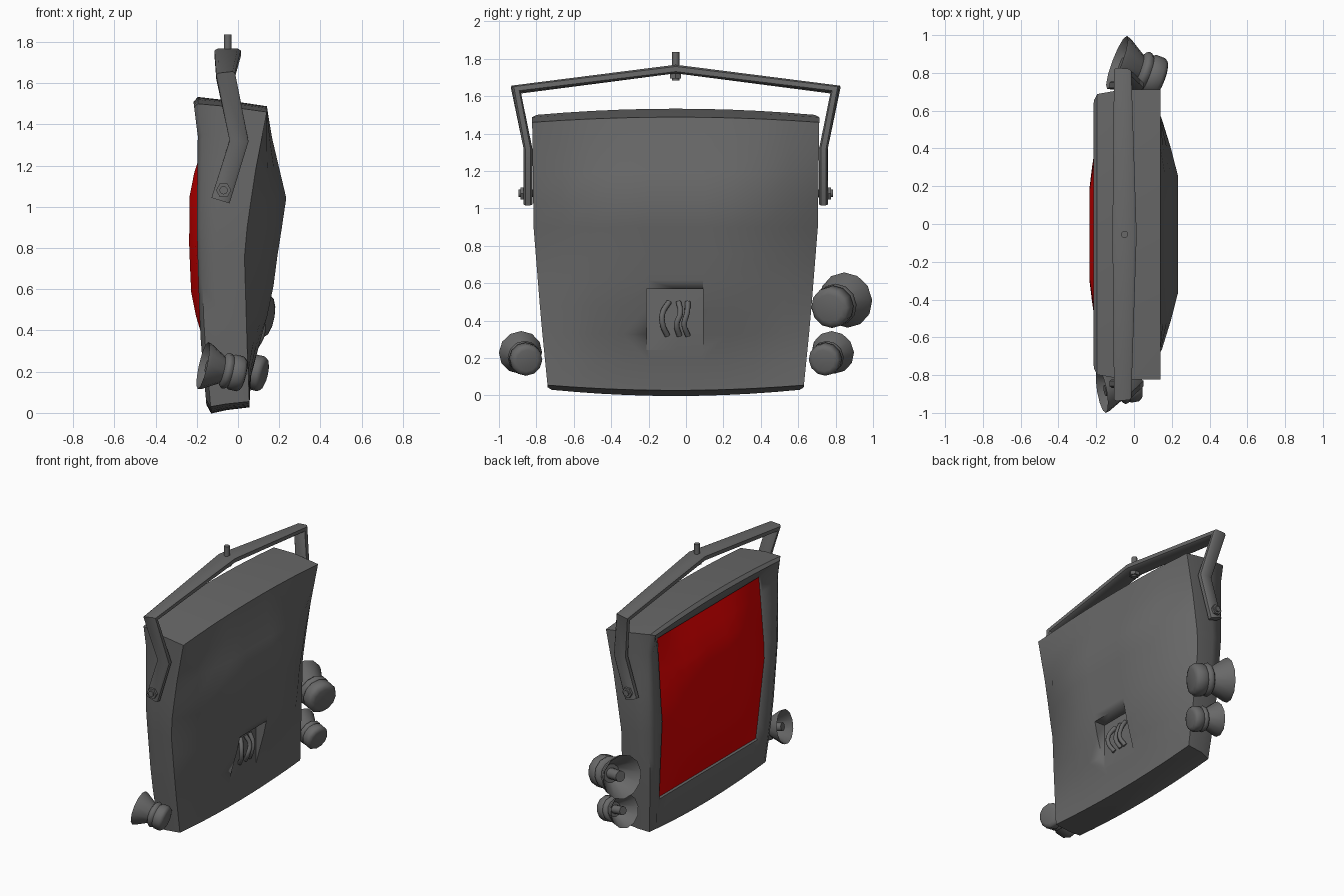
import bpy, bmesh, math
from mathutils import Vector

if "Cube" in bpy.data.objects:
    bpy.data.objects.remove(bpy.data.objects["Cube"], do_unlink=True)


def material(name, rgb):
    m = bpy.data.materials.new(name)
    m.use_nodes = True
    m.diffuse_color = (*rgb, 1)
    m.node_tree.nodes["Principled BSDF"].inputs["Base Color"].default_value = (*rgb, 1)
    return m


GREY = material("dark grey", (0.14, 0.14, 0.14))
RED = material("bright red", (0.7, 0, 0))
CY = -0.055  # middle of the case along y


def finish(name, bm, mats=(GREY,), angle=35):
    bmesh.ops.recalc_face_normals(bm, faces=bm.faces)
    me = bpy.data.meshes.new(name)
    bm.to_mesh(me)
    bm.free()
    ob = bpy.data.objects.new(name, me)
    bpy.context.collection.objects.link(ob)
    for m in mats:
        me.materials.append(m)
    bpy.ops.object.select_all(action="DESELECT")
    ob.select_set(True)
    bpy.context.view_layer.objects.active = ob
    bpy.ops.object.shade_smooth_by_angle(angle=math.radians(angle))
    return ob


def interp(table, z):
    """Piecewise linear lookup in ((z, value), ...) with rising z."""
    if z <= table[0][0]:
        return table[0][1]
    for (a, p), (b, q) in zip(table, table[1:]):
        if z <= b:
            return p + (q - p) * (z - a) / (b - a)
    return table[-1][1]


# ---- case: rings from the panel edge round to the back edge, capped by two bulged grids
COLS, ROWS = 10, 10
FRONT_X = ((0, -.15), (.4, -.185), (.9, -.2), (1.35, -.195), (1.5, -.215))
BACK_X = ((.06, .055), (.3, .045), (.8, .03), (1.15, .08), (1.46, .14))
PANEL_X = ((.24, -.13), (.83, -.177), (1.4, -.135))
WIDTH = ((0, .68), (.4, .72), (.9, .76), (1.5, .768))
BACK_RIDGE = ((.06, .055), (.2, .065), (.32, .1), (.5, .15), (.6, .17),
              (.83, .2), (1.03, .237), (1.42, .145), (1.49, .14))
PANEL_RIDGE = ((.24, -.135), (.54, -.225), (.8, -.237), (1.1, -.235), (1.2, -.2), (1.4, -.14))


def ring_point(u, v, low, high, arch, inset, xfun):
    t = (v + 1) / 2
    z = low + (high - low) * t + arch * v * abs(v) * (1 - u * u)
    hw = interp(WIDTH, z) - inset[0] - (inset[1] - inset[0]) * t
    return Vector((xfun(z), CY + u * hw, z))


def mid_x(z):
    return .55 * interp(FRONT_X, z) + .45 * interp(BACK_X, z)


# low z, high z, arch, (bottom inset, top inset), x as a function of z
layers = [
    (.24, 1.395, 0, (.15, .185), lambda z: interp(PANEL_X, z)),
    (.232, 1.403, 0, (.142, .177), lambda z: interp(PANEL_X, z) - .012),
    (.065, 1.485, .025, (.07, .06), lambda z: interp(FRONT_X, z)),
    (.03, 1.50, .033, (.02, .025), lambda z: interp(FRONT_X, z) + .02),
    (.043, 1.487, .03, (0, 0), mid_x),
    (.055, 1.46, .028, (0, 0), lambda z: interp(BACK_X, z)),
]


def falloff(u):
    return min(1, (1 - abs(u)) / .6) ** .65


bm = bmesh.new()
border = ([(i, 0) for i in range(COLS)] + [(COLS, j) for j in range(ROWS)]
          + [(i, ROWS) for i in range(COLS, 0, -1)] + [(0, j) for j in range(ROWS, 0, -1)])


def uv(i, j):
    return 2 * i / COLS - 1, 2 * j / ROWS - 1


rings = [{k: bm.verts.new(ring_point(*uv(*k), *lay)) for k in border} for lay in layers]
for a, b in zip(rings, rings[1:]):
    for k, n in zip(border, border[1:] + border[:1]):
        bm.faces.new((a[k], a[n], b[n], b[k]))


def cap(ring, layer, ridge, index):
    g = dict(ring)
    for i in range(1, COLS):
        for j in range(1, ROWS):
            u, v = uv(i, j)
            p = ring_point(u, v, *layer)
            p.x += (interp(ridge, p.z) - p.x) * falloff(u)
            g[i, j] = bm.verts.new(p)
    for i in range(COLS):
        for j in range(ROWS):
            f = bm.faces.new((g[i, j], g[i + 1, j], g[i + 1, j + 1], g[i, j + 1]))
            f.material_index = index


cap(rings[0], layers[0], PANEL_RIDGE, 1)
cap(rings[-1], layers[-1], BACK_RIDGE, 0)
case = finish("case", bm, (GREY, RED), 50)

# ---- pocket cut in the lower back, running out flush at its foot
bm = bmesh.new()
ends = [[bm.verts.new((x, y, z)) for x, z in ((.08, .22), (.08, .57), (.4, .57), (.4, .22))]
        for y in (-.21, .09)]
for e in ends:
    bm.faces.new(e)
for i in range(4):
    j = (i + 1) % 4
    bm.faces.new((ends[0][i], ends[0][j], ends[1][j], ends[1][i]))
cutter = finish("pocket_cutter", bm)
cutter.hide_render = True
mod = case.modifiers.new("pocket", "BOOLEAN")
mod.object, mod.operation, mod.solver = cutter, "DIFFERENCE", "EXACT"
bpy.context.view_layer.objects.active = case
bpy.ops.object.modifier_apply(modifier="pocket")
bpy.data.objects.remove(cutter, do_unlink=True)


# ---- curved wires inside the pocket
def wire(name, ys):
    cu = bpy.data.curves.new(name, "CURVE")
    cu.dimensions, cu.bevel_depth, cu.bevel_resolution = "3D", .015, 2
    cu.resolution_u, cu.use_fill_caps = 4, True
    sp = cu.splines.new("BEZIER")
    sp.bezier_points.add(len(ys) - 1)
    for k, (bp, y) in enumerate(zip(sp.bezier_points, ys)):
        t = k / (len(ys) - 1)
        bp.co = (.085 + .035 * math.sin(math.pi * t), y, .5 - .18 * t)
        bp.handle_left_type = bp.handle_right_type = "AUTO"
    cu.materials.append(GREY)
    bpy.context.collection.objects.link(bpy.data.objects.new(name, cu))


wire("wire_outer", (-.09, -.125, -.125, -.1))
wire("wire_middle", (-.04, -.03, -.05, -.035))
wire("wire_inner", (.01, .005, -.01, .01))

# ---- hanging bracket: flat bar swept through half the path, then mirrored
half = [Vector(p) for p in ((-.085, .79, 1.03), (.005, .79, 1.32), (-.06, .855, 1.635), (-.05, 0, 1.745))]
path = half + [Vector((p.x, -p.y, p.z)) for p in reversed(half[:-1])]
bm = bmesh.new()
sections = []
for i, p in enumerate(path):
    d_in = (p - path[max(i - 1, 0)]).normalized()
    d_out = (path[min(i + 1, len(path) - 1)] - p).normalized()
    t = d_in + d_out
    n = Vector((0, -t.z, t.y)).normalized() * (.03 if i in (2, 4) else .023)
    side = t.normalized().cross(n).normalized() * (.064 if i == 3 else .046)
    c = p + Vector((0, CY, 0))
    sections.append([bm.verts.new(c + s * side + r * n)
                     for s, r in ((1, .6), (.75, 1), (-.75, 1), (-1, .6),
                                  (-1, -.6), (-.75, -1), (.75, -1), (1, -.6))])
for a, b in zip(sections, sections[1:]):
    for k in range(8):
        m = (k + 1) % 8
        bm.faces.new((a[k], a[m], b[m], b[k]))
bm.faces.new(sections[0])
bm.faces.new(sections[-1])
finish("hanging_bracket", bm, angle=50)


# ---- turned parts: profile of (distance along axis, radius)
def turned(name, start, end, profile, sides, angle=35):
    start, end = Vector(start), Vector(end)
    rot = (end - start).to_track_quat("Z", "Y")
    bm = bmesh.new()
    vs = [bm.verts.new((r, 0, t)) for t, r in profile]
    es = [bm.edges.new(p) for p in zip(vs, vs[1:])]
    bmesh.ops.spin(bm, geom=vs + es, cent=(0, 0, 0), axis=(0, 0, 1),
                   angle=2 * math.pi, steps=sides, use_duplicate=False)
    bmesh.ops.remove_doubles(bm, verts=bm.verts, dist=1e-4)
    for v in bm.verts:
        v.co = rot @ v.co + start
    return finish(name, bm, angle=angle)


def rod(name, start, end, radius, sides):
    length = (Vector(end) - Vector(start)).length
    turned(name, start, end, ((0, 0), (0, radius), (length, radius), (length, 0)), sides)


rod("top_stem", (-.05, CY, 1.685), (-.05, CY, 1.835), .019, 12)
rod("top_nut", (-.05, CY, 1.695), (-.05, CY, 1.725), .034, 6)
for label, s in (("left", -1), ("right", 1)):
    rod(label + "_pivot_bolt", (-.07, CY + s * .72, 1.08), (-.07, CY + s * .84, 1.08), .02, 12)
    rod(label + "_pivot_nut", (-.07, CY + s * .8, 1.08), (-.07, CY + s * .83, 1.08), .037, 6)

# ---- flared horns with a post inside and a rounded cap behind
HORN = ((.08, 0), (.08, .25), (.5, .25), (.5, .42), (.03, .94), (0, 1), (.1, .95), (.46, .58),
        (.5, .7), (.55, .76), (.62, .73), (.66, .68), (.7, .74), (.9, .74), (.97, .66), (1, .5), (1, 0))


def horn(name, rim, end, radius):
    length = (Vector(end) - Vector(rim)).length
    turned(name, rim, end, [(t * length, r * radius) for t, r in HORN], 12, 55)


horn("upper_horn", (-.09, .855, .51), (.15, .765, .465), .15)
horn("lower_horn", (-.06, .785, .23), (.13, .735, .185), .117)
horn("opposite_horn", (-.17, -.885, .23), (.03, -.85, .185), .117)
